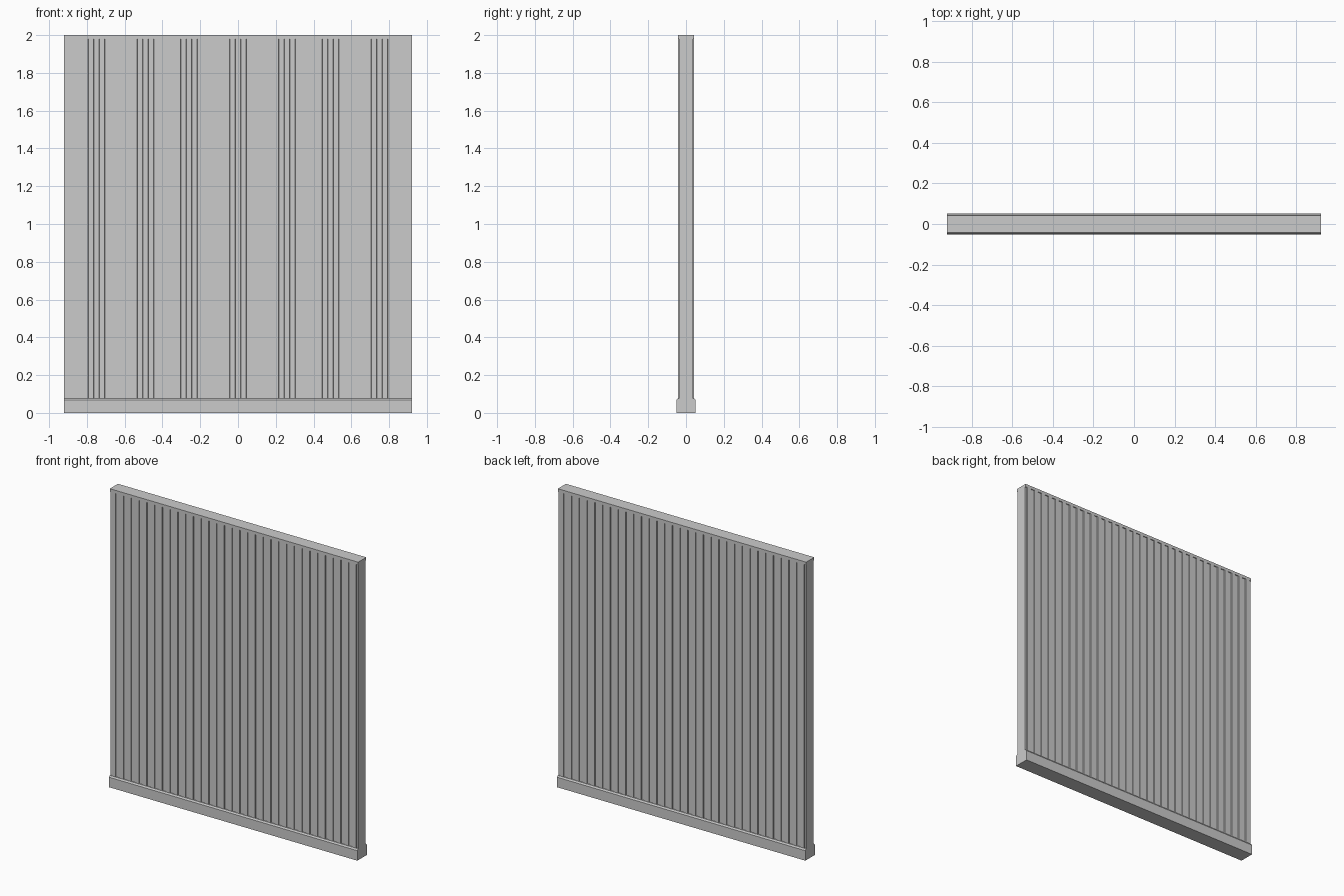
import bpy, bmesh

if "Cube" in bpy.data.objects:
    bpy.data.objects.remove(bpy.data.objects["Cube"])

HALF = 0.922      # half width along x
RIB_Y = 0.043     # half thickness at the ribs
GROOVE_Y = 0.037  # half thickness in the grooves
COUNT = 32        # ribs per side


def prism(name, outline, to_3d, start, end):
    """Extrude a closed 2D outline between two planes."""
    bm = bmesh.new()
    face = bm.faces.new([bm.verts.new(to_3d(p, start)) for p in outline])
    new = bmesh.ops.extrude_face_region(bm, geom=[face])["geom"]
    offset = to_3d((0, 0), end - start)
    bmesh.ops.translate(bm, vec=offset, verts=[v for v in new if isinstance(v, bmesh.types.BMVert)])
    bmesh.ops.recalc_face_normals(bm, faces=bm.faces)
    mesh = bpy.data.meshes.new(name)
    bm.to_mesh(mesh)
    bm.free()
    obj = bpy.data.objects.new(name, mesh)
    bpy.context.collection.objects.link(obj)
    return obj


def along_x(p, x):
    return (x, p[0], p[1])


def along_z(p, z):
    return (p[0], p[1], z)


# Ribbed panel: grooves are centred on the ends and on the middle
pitch = 2 * HALF / COUNT
front = [(-HALF, -GROOVE_Y)]
for i in range(COUNT):
    c = -HALF + (i + 0.5) * pitch
    foot, crest = pitch * 0.26, pitch * 0.24
    front += [(c - foot, -GROOVE_Y), (c - crest, -RIB_Y),
              (c + crest, -RIB_Y), (c + foot, -GROOVE_Y)]
front.append((HALF, -GROOVE_Y))
back = [(x, -y) for x, y in reversed(front)]
prism("ribbed_panel", front + back, along_z, 0.07, 1.98)

# Flat cap rail along the top
cap = [(-RIB_Y, 1.98), (RIB_Y, 1.98), (RIB_Y, 2.0), (-RIB_Y, 2.0)]
prism("top_rail", cap, along_x, -HALF, HALF)

# Wider base rail with a small chamfer on its upper edges
base = [(-0.051, 0), (0.051, 0), (0.051, 0.067), (0.044, 0.077),
        (-0.044, 0.077), (-0.051, 0.067)]
prism("base_rail", base, along_x, -HALF, HALF)
